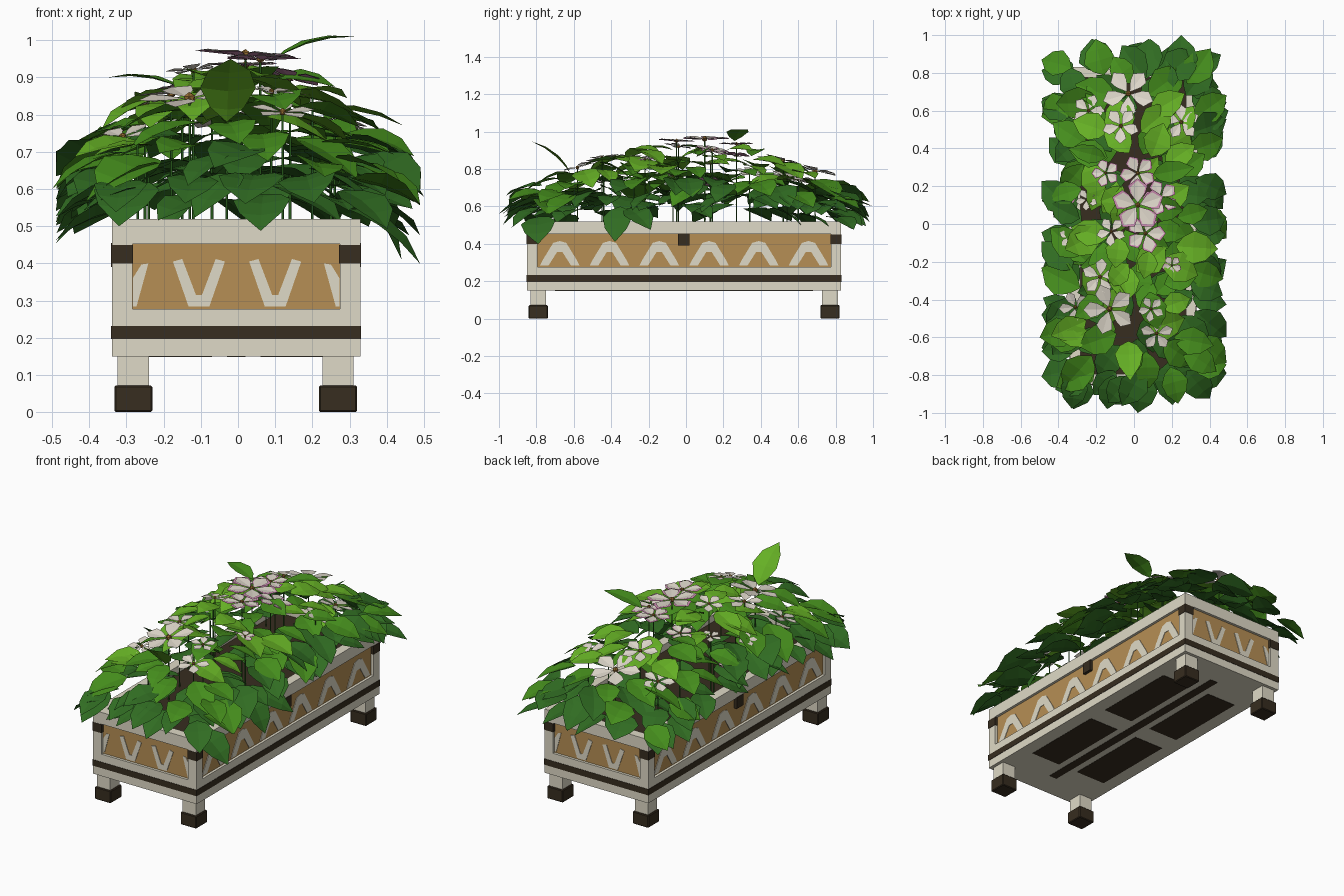
import bpy, bmesh, math, random
from mathutils import Vector, Matrix

if "Cube" in bpy.data.objects:
    bpy.data.objects.remove(bpy.data.objects["Cube"])

random.seed(11)
R = random.uniform


def mat(name, r, g, b):
    m = bpy.data.materials.new(name)
    m.diffuse_color = (r, g, b, 1)
    m.use_nodes = True
    m.node_tree.nodes["Principled BSDF"].inputs["Base Color"].default_value = m.diffuse_color
    return m


CREAM = mat("cream paint", 0.74, 0.70, 0.57)
DARK = mat("dark wood", 0.038, 0.026, 0.014)
TAN = mat("tan panel", 0.47, 0.275, 0.09)
GREENS = [mat("dark green", 0.03, 0.15, 0.016), mat("mid green", 0.06, 0.27, 0.012),
          mat("light green", 0.13, 0.43, 0.018)]
PETAL = mat("petal white", 0.74, 0.69, 0.60)
PINK = mat("petal pink", 0.62, 0.27, 0.45)
CORE = mat("flower centre", 0.30, 0.15, 0.03)


def finish(bm, name, material, recalc=True):
    if recalc:
        bmesh.ops.recalc_face_normals(bm, faces=bm.faces)
    me = bpy.data.meshes.new(name)
    bm.to_mesh(me)
    bm.free()
    me.materials.append(material)
    ob = bpy.data.objects.new(name, me)
    bpy.context.collection.objects.link(ob)
    return ob


def add_box(bm, x0, x1, y0, y1, z0, z1):
    m = Matrix.Translation(((x0 + x1) / 2, (y0 + y1) / 2, (z0 + z1) / 2)) @ \
        Matrix.Diagonal((x1 - x0, y1 - y0, z1 - z0, 1))
    bmesh.ops.create_cube(bm, size=1, matrix=m)


def boxes(name, material, *dims):
    bm = bmesh.new()
    for d in dims:
        add_box(bm, *d)
    return finish(bm, name, material)


X0, X1, Y0, Y1 = -0.339, 0.329, -0.85, 0.83   # planter outer faces
CX, CY, T = (X0 + X1) / 2, (Y0 + Y1) / 2, 0.055

# planter body: base, rim bars and corner posts
boxes("planter_base", CREAM, (X0, X1, Y0, Y1, 0.15, 0.277))
boxes("planter_rim", CREAM,
      (X0, X1, Y0, Y0 + T, 0.452, 0.52), (X0, X1, Y1 - T, Y1, 0.452, 0.52),
      (X0, X0 + T, Y0 + T, Y1 - T, 0.452, 0.52), (X1 - T, X1, Y0 + T, Y1 - T, 0.452, 0.52))
corners = [(x, y) for x in (X0, X1 - T) for y in (Y0, Y1 - T)]
boxes("corner_posts", CREAM, *[(x, x + T, y, y + T, 0.277, 0.452) for x, y in corners])

# dark trim: waist band, corner brackets, middle brackets
e = 0.002
boxes("waist_band", DARK, (X0 - e, X1 + e, Y0 - e, Y1 + e, 0.197, 0.232))
boxes("corner_brackets", DARK,
      *[(x - e, x + T + e, y - e, y + T + e, 0.40, 0.45) for x, y in corners])
boxes("middle_brackets", DARK, (X0 - e, X0 + 0.03, -0.043, 0.02, 0.39, 0.455),
      (X1 - 0.03, X1 + e, -0.043, 0.02, 0.39, 0.455))

# recessed tan panels and soil
r = 0.015
boxes("tan_panels", TAN,
      (X0 + T, X1 - T, Y0 + r, Y0 + 0.04, 0.277, 0.452), (X0 + T, X1 - T, Y1 - 0.04, Y1 - r, 0.277, 0.452),
      (X0 + r, X0 + 0.04, Y0 + T, Y1 - T, 0.277, 0.452), (X1 - 0.04, X1 - r, Y0 + T, Y1 - T, 0.277, 0.452))
boxes("soil", DARK, (X0 + T, X1 - T, Y0 + T, Y1 - T, 0.28, 0.48))

# legs, feet and underside plates
legs = [(x, y) for x in (-0.2815, 0.269) for y in (-0.79, 0.77)]
boxes("legs", CREAM, *[(x - .042, x + .042, y - .042, y + .042, 0.06, 0.15) for x, y in legs])
feet = boxes("feet", DARK, *[(x - .051, x + .051, y - .051, y + .051, 0, 0.072) for x, y in legs])
bev = feet.modifiers.new("edge", 'BEVEL')
bev.width, bev.segments = 0.004, 1
boxes("underside_plates", DARK,
      *[(CX + x - .095, CX + x + .095, CY + y - .25, CY + y + .25, 0.1485, 0.151)
        for x in (-.16, .16) for y in (-.31, .31)],
      (CX - .025, CX + .025, Y0 + .15, Y1 - .15, 0.1485, 0.151))

# painted chevrons as thin plates
V_SHAPE = [(-.07, .405), (-.045, .412), (-.008, .315), (.008, .315), (.045, .412), (.07, .405),
           (.028, .284), (-.028, .284)]
ARCH = [(-.105, .284), (-.09, .315), (-.035, .405), (0, .415), (.035, .405), (.09, .315), (.105, .284),
        (.06, .284), (.015, .355), (-.015, .355), (-.06, .284)]
EDGE = [(-.278, .284), (-.268, .284), (-.236, .40), (-.255, .397), (-.278, .36)]


def plate(bm, pts, place):
    a = [bm.verts.new(place(u, v, 0)) for u, v in pts]
    b = [bm.verts.new(place(u, v, 0.003)) for u, v in pts]
    bm.faces.new(a)
    bm.faces.new(b[::-1])
    for i in range(len(a)):
        j = (i + 1) % len(a)
        bm.faces.new((a[i], a[j], b[j], b[i]))


bm = bmesh.new()
for y, s in ((Y0 + r, -1), (Y1 - r, 1)):
    for c in (-.1, .105):
        plate(bm, V_SHAPE, lambda u, v, d: (CX + c + u, y + s * d, v))
    for k in (-1, 1):
        plate(bm, EDGE, lambda u, v, d: (CX - k * u, y + s * d, v))
for x, s in ((X0 + r, -1), (X1 - r, 1)):
    for i in range(6):
        plate(bm, ARCH, lambda u, v, d: (x + s * d, CY + (i - 2.5) * .266 + u, v))
finish(bm, "painted_chevrons", CREAM)


# foliage mound height
def height(x, y):
    return 0.5 + 0.44 * (1 - (abs(x) / .58) ** 1.4) * (1 - (abs(y) / 1.15) ** 1.8)


leaf_bm = [bmesh.new() for _ in GREENS]


def leaf(kind, base, tip, w, roll=0.0):
    bm, base, d = leaf_bm[kind], Vector(base), Vector(tip) - Vector(base)
    side = Matrix.Rotation(roll, 3, d) @ d.cross(Vector((0, 0, 1))).normalized()
    up = side.cross(d).normalized()
    prev = None
    for t, k in ((0, 0), (.15, .6), (.4, 1), (.7, .75), (1, 0)):
        mid = base + d * t + up * (.3 * d.length * t * (1 - t))
        row = [bm.verts.new(mid + side * w * k * s + up * w * abs(s) * k * .15)
               for s in ((-1, 0, 1) if k else (0,))]
        if prev:
            if len(prev) == 1:
                prev = prev * 3
            nxt = row * 3 if len(row) == 1 else row
            for i in (0, 1):
                loop = list(dict.fromkeys((prev[i], prev[i + 1], nxt[i + 1], nxt[i])))
                bm.faces.new(loop)
        prev = row


def scatter(nx, ny, ex, ey, squash, layer):
    for i in range(nx):
        for j in range(ny):
            x = ex * (2 * i / (nx - 1) - 1) + R(-.05, .05)
            y = ey * (2 * j / (ny - 1) - 1) + R(-.05, .05)
            f = min(1, max(abs(x) / .38, abs(y) / .9))
            # point away from the long spine, more randomly near the middle
            a = math.atan2(y - max(-.5, min(.5, y)), x) + R(-1, 1) * (2.4 - 1.8 * f)
            L = (.16 + .05 * f) * R(.85, 1.2)
            tx = max(-.49, min(.49, x + L * math.cos(a)))
            ty = max(-.98, min(.98, y + L * math.sin(a)))
            z = .5 + squash * (height(x, y) - .5) - .01
            slope = .05 + .42 * f + R(-.22, .22)
            n = f + R(-.15, .15)
            kind = 0 if layer == 0 or n > .85 else (1 if n > .62 or R(0, 1) < .35 else 2)
            if layer == 1:
                kind = max(0, kind - 1)
            leaf(kind, (x, y, z), (tx, ty, z - L * slope), L * R(.34, .41), R(-.3, .3))


scatter(6, 15, .30, .78, 1.0, 2)     # upper leaves
scatter(5, 12, .28, .77, .75, 1)     # middle leaves
scatter(4, 11, .28, .76, .42, 0)     # lower, dark leaves

# feature leaves that stick out of the mound
leaf(2, (-.03, -.62, .78), (-.02, -.83, .95), .075)
leaf(1, (.10, .26, .95), (.32, .30, 1.01), .06)
leaf(1, (-.15, .35, .87), (-.35, .40, .90), .05)
leaf(0, (.05, -.78, .64), (.02, -1, .56), .09)
leaf(0, (.25, .78, .62), (.25, 1, .60), .09)
leaf(0, (-.28, -.78, .62), (-.32, -.98, .50), .09)
leaf(1, (-.30, -.55, .70), (-.50, -.60, .60), .08)
leaf(0, (.33, .55, .66), (.50, .60, .58), .08)
leaf(0, (.30, -.35, .60), (.44, -.38, .41), .08)
for bm, m in zip(leaf_bm, GREENS):
    finish(bm, m.name.replace(" ", "_") + "_leaves", m, False)

# flowers: x, y, radius, pink rim
FLOWERS = [(-.03, .69, .14, 0), (-.07, .52, .10, 0), (-.24, .60, .09, 0), (.25, .54, .10, 0),
           (.28, .34, .08, 0), (.02, .27, .09, 1), (-.15, .27, .07, 1), (.02, .10, .13, 1),
           (.14, .14, .09, 1), (-.12, -.04, .08, 0), (.06, -.05, .10, 1), (-.38, .13, .08, 1),
           (-.25, .13, .06, 0), (-.34, -.07, .06, 0), (-.18, -.28, .10, 0), (-.31, -.44, .09, 0),
           (-.13, -.45, .14, 0), (.09, -.45, .07, 0), (.12, -.58, .09, 0), (.20, -.22, .05, 1)]
petals, rims, cores, stems = (bmesh.new() for _ in range(4))


def petal(bm, M, r, k, dz):
    pts = [(.08, 0, 0), (.45, -.24, .05), (.72, -.31, .08), (1, 0, .05), (.72, .31, .08), (.45, .24, .05)]
    v = [bm.verts.new(M @ Vector((a * r * (1 + k * .3), b * r * (1 + k), c * r + dz))) for a, b, c in pts]
    bm.faces.new(v[:4])
    bm.faces.new((v[0], v[3], v[4], v[5]))


for x, y, rad, pink in FLOWERS:
    z = height(x, y) + .03
    n = Vector((x * 1.2, y * .3, 1)) + Vector((R(-.15, .15), R(-.15, .15), 0))
    M = Matrix.Translation((x, y, z)) @ n.to_track_quat('Z', 'Y').to_matrix().to_4x4()
    turn = R(0, 6)
    for i in range(5):
        P = M @ Matrix.Rotation(turn + i * math.tau / 5, 4, 'Z')
        petal(petals, P, rad, 0, 0)
        if pink:
            petal(rims, P, rad, .3, -.003)
    bmesh.ops.create_icosphere(cores, subdivisions=1, radius=rad * .12, matrix=M)
    bmesh.ops.create_cone(stems, segments=5, radius1=.004, radius2=.003, depth=z - .47,
                          matrix=Matrix.Translation((max(-.27, min(.26, x)), y, (z + .46) / 2)))
finish(petals, "flower_petals", PETAL, False)
finish(rims, "pink_petal_rims", PINK, False)
finish(cores, "flower_centres", CORE)
finish(stems, "flower_stems", GREENS[0])
